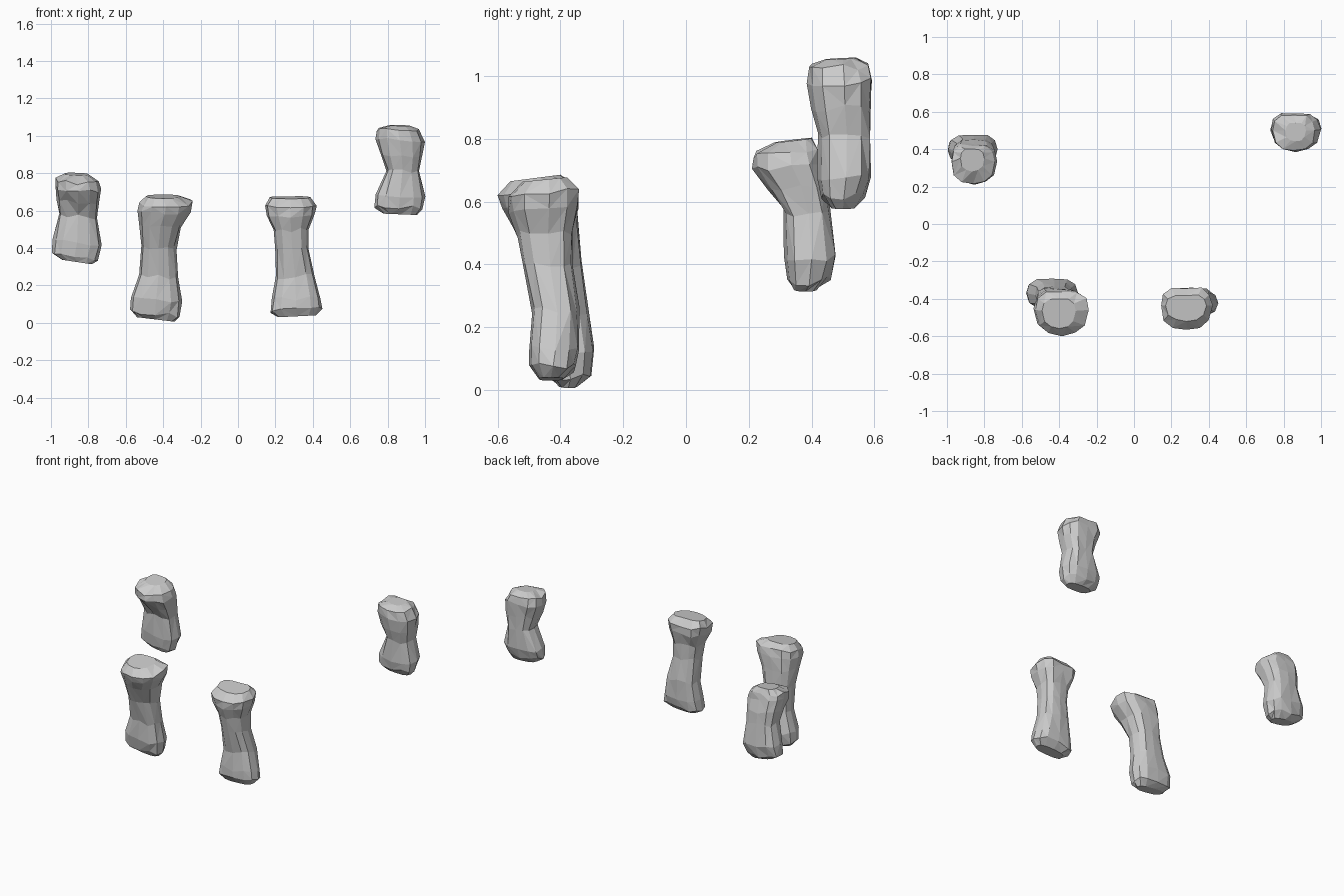
import bpy
import bmesh
import math
import random
from mathutils import Vector

default_cube = bpy.data.objects.get("Cube")
if default_cube:
    bpy.data.objects.remove(default_cube, do_unlink=True)

# Single bone colour
bone_grey = bpy.data.materials.new("bone_grey")
bone_grey.use_nodes = True
colour = (0.6, 0.6, 0.6, 1)
bone_grey.diffuse_color = colour
bone_grey.node_tree.nodes["Principled BSDF"].inputs["Base Color"].default_value = colour

SIDES = 12


def section(angle, blend):
    """Unit outline: rounded block at the lower end, flat-backed wedge above."""
    c, s = math.cos(angle), math.sin(angle)
    block = Vector((math.copysign(abs(c) ** 0.75, c), math.copysign(abs(s) ** 0.75, s)))
    if s > 0:
        wedge = Vector((math.copysign(abs(c) ** 0.8, c), min(1, s * 1.25)))
    else:
        wedge = Vector((c, s))
    wedge.y = wedge.y * 0.8 + 0.2 if s > -0.1 else wedge.y * 0.95 - 0.05
    return block.lerp(wedge, blend)


def build_bone(name, rings, low_tilt, high_tilt, seed):
    """Loft rings of (z, x min, x max, y min, y max), closing both ends."""
    rng = random.Random(seed)
    bm = bmesh.new()
    loops = []
    last = len(rings) - 1
    for i, (z, x0, x1, y0, y1) in enumerate(rings):
        blend = i / last
        tilt = Vector(low_tilt).lerp(Vector(high_tilt), blend)
        loop = []
        for k in range(SIDES):
            p = section(math.tau * k / SIDES, blend)
            wobble = rng.uniform(0.95, 1.02)
            dx = p.x * (x1 - x0) / 2 * wobble
            dy = p.y * (y1 - y0) / 2 * wobble
            lift = dx * tilt.x + dy * tilt.y
            if 0 < i < last:
                lift += rng.uniform(-0.012, 0.012)
            loop.append(bm.verts.new(((x0 + x1) / 2 + dx, (y0 + y1) / 2 + dy, z + lift)))
        loops.append(loop)
    # Irregular triangular facets along the shaft
    for low, high in zip(loops, loops[1:]):
        for k in range(SIDES):
            n = (k + 1) % SIDES
            a, b, c, d = low[k], low[n], high[n], high[k]
            if rng.random() < 0.5:
                bm.faces.new((a, b, c))
                bm.faces.new((a, c, d))
            else:
                bm.faces.new((a, b, d))
                bm.faces.new((b, c, d))
    bm.faces.new(loops[0][::-1])
    bm.faces.new(loops[-1])
    bmesh.ops.recalc_face_normals(bm, faces=bm.faces)
    mesh = bpy.data.meshes.new(name)
    bm.to_mesh(mesh)
    bm.free()
    mesh.materials.append(bone_grey)
    bone = bpy.data.objects.new(name, mesh)
    bpy.context.collection.objects.link(bone)


# Outer short bone on the right
build_bone("right_outer_bone", [
    (.325, -.94, -.78, .34, .42),
    (.36, -1, -.75, .32, .46),
    (.43, -.99, -.73, .31, .48),
    (.57, -.96, -.75, .31, .46),
    (.65, -.97, -.74, .26, .45),
    (.72, -.98, -.73, .21, .43),
    (.76, -.98, -.74, .21, .42),
    (.795, -.93, -.8, .28, .4),
], (-.15, 0), (-.03, .12), 1)

# Inner long bone on the right
build_bone("right_inner_bone", [
    (.018, -.54, -.34, -.41, -.34),
    (.05, -.58, -.31, -.44, -.3),
    (.12, -.575, -.3, -.46, -.29),
    (.25, -.53, -.32, -.46, -.31),
    (.4, -.52, -.33, -.5, -.33),
    (.52, -.53, -.3, -.55, -.34),
    (.6, -.535, -.25, -.59, -.35),
    (.64, -.53, -.24, -.6, -.36),
    (.675, -.49, -.31, -.56, -.4),
], (-.12, 0), (0, .13), 2)

# Inner long bone on the left
build_bone("left_inner_bone", [
    (.035, .21, .42, -.47, -.39),
    (.07, .17, .45, -.5, -.35),
    (.13, .18, .44, -.5, -.34),
    (.25, .2, .41, -.49, -.34),
    (.4, .2, .38, -.52, -.36),
    (.5, .19, .38, -.54, -.36),
    (.58, .15, .41, -.565, -.34),
    (.63, .14, .42, -.57, -.34),
    (.67, .17, .39, -.52, -.38),
], (.05, 0), (0, .1), 3)

# Outer short bone on the left
build_bone("left_outer_bone", [
    (.58, .78, .96, .46, .54),
    (.62, .73, .99, .43, .57),
    (.68, .73, 1, .42, .59),
    (.81, .79, .97, .42, .59),
    (.9, .76, .99, .4, .59),
    (.98, .73, 1, .385, .595),
    (1.03, .74, .97, .39, .58),
    (1.055, .81, .92, .44, .54),
], (-.04, 0), (-.03, .05), 4)
